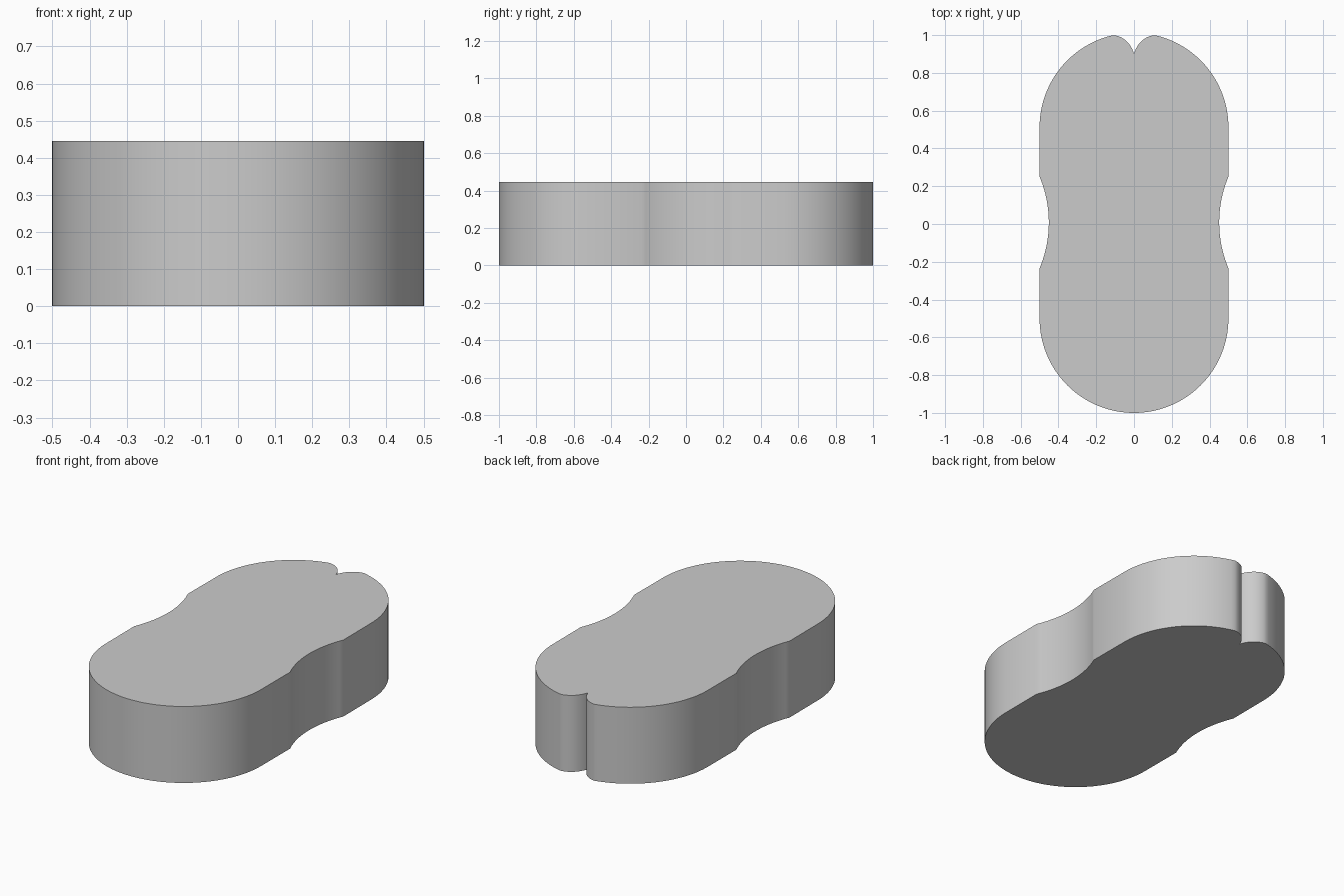
import bpy, bmesh, math

if "Cube" in bpy.data.objects:
    bpy.data.objects.remove(bpy.data.objects["Cube"])

HEIGHT = 0.445


def arc(cx, cy, r, a0, a1, n):
    """Points on an arc, angles in degrees, both ends included."""
    angles = [math.radians(a0 + (a1 - a0) * i / n) for i in range(n + 1)]
    return [(cx + r * math.cos(a), cy + r * math.sin(a)) for a in angles]


# Right half of the outline, from the front middle to the notch at the back
half = arc(0, -0.5, 0.5, -90, 0, 32)                      # rounded front end
waist_r = 0.625                                           # shallow waist scoop
waist_a = math.degrees(math.asin(0.245 / waist_r))
half += arc(0.451 + waist_r, 0.008, waist_r, 180 + waist_a, 180 - waist_a, 20)
half += arc(0, 0.512, 0.5, 0, 77, 30)                     # rounded back end
p0, p1, p2 = (0.11, 1.0), (0.03, 0.99), (0.0, 0.903)      # lobe curling into notch
for i in range(1, 13):
    t = i / 12
    half.append(tuple((1 - t) ** 2 * a + 2 * t * (1 - t) * b + t * t * c
                      for a, b, c in zip(p0, p1, p2)))
half = [(x, min(y, 1.0)) for x, y in half]

# Mirror to close the outline, then extrude into a solid
outline = half + [(-x, y) for x, y in reversed(half[1:-1])]
bm = bmesh.new()
base = bm.faces.new([bm.verts.new((x, y, 0)) for x, y in outline])
top = bmesh.ops.extrude_face_region(bm, geom=[base], use_keep_orig=True)
bmesh.ops.translate(bm, vec=(0, 0, HEIGHT),
                    verts=[g for g in top["geom"] if isinstance(g, bmesh.types.BMVert)])
bmesh.ops.recalc_face_normals(bm, faces=bm.faces)
mesh = bpy.data.meshes.new("waisted_block")
bm.to_mesh(mesh)
bm.free()

block = bpy.data.objects.new("waisted_block", mesh)
bpy.context.collection.objects.link(block)
grey = bpy.data.materials.new("light_grey")
grey.diffuse_color = (0.6, 0.6, 0.6, 1)
grey.use_nodes = True
grey.node_tree.nodes["Principled BSDF"].inputs["Base Color"].default_value = grey.diffuse_color
mesh.materials.append(grey)

# Smooth walls with crisp rims, waist corners and notch
bpy.context.view_layer.objects.active = block
block.select_set(True)
bpy.ops.object.shade_smooth_by_angle(angle=math.radians(30))
